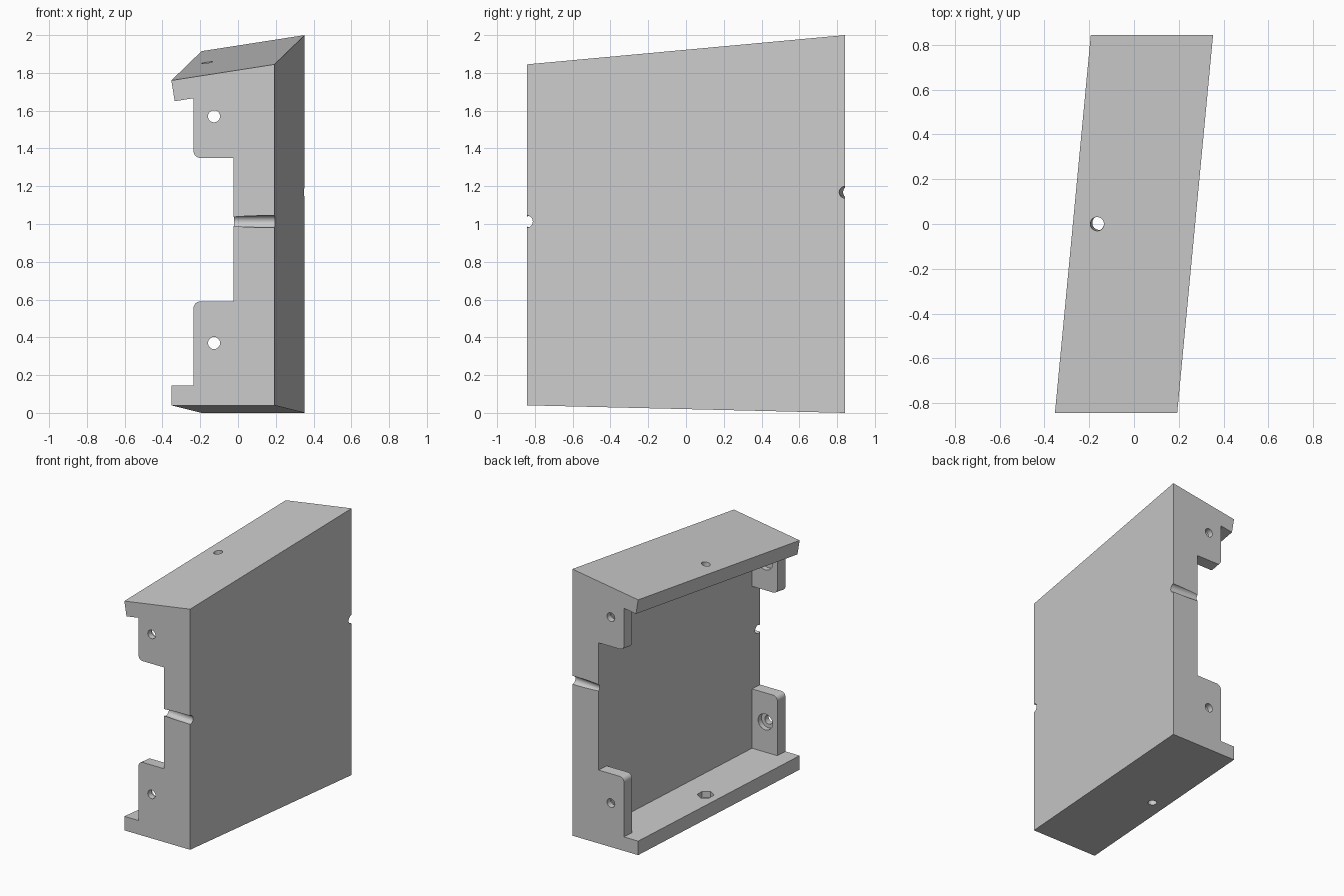
import bpy, bmesh, math
from mathutils import Vector

if "Cube" in bpy.data.objects:
    bpy.data.objects.remove(bpy.data.objects["Cube"])

HALF = 0.843       # half length in y
SHEAR = 0.16       # sideways shift of the back end
RISE, DROP = 0.155, -0.04   # shift of upper / lower features at the back end


def place(x, z, t):
    """Front-profile point carried to fraction t of the length."""
    return Vector((x + SHEAR * t, -HALF + 2 * HALF * t, z + (RISE if z > 0.8 else DROP) * t))


def new_object(name, bm):
    bmesh.ops.recalc_face_normals(bm, faces=bm.faces[:])
    mesh = bpy.data.meshes.new(name)
    bm.to_mesh(mesh)
    bm.free()
    obj = bpy.data.objects.new(name, mesh)
    bpy.context.collection.objects.link(obj)
    return obj


def loft(name, profile, t0, t1):
    bm = bmesh.new()
    a = [bm.verts.new(place(x, z, t0)) for x, z in profile]
    b = [bm.verts.new(place(x, z, t1)) for x, z in profile]
    bm.faces.new(a)
    bm.faces.new(b[::-1])
    for i in range(len(a)):
        j = (i + 1) % len(a)
        bm.faces.new((a[i], b[i], b[j], a[j]))
    return new_object(name, bm)


def rod(centre, axis, radius, length, sides=32):
    bm = bmesh.new()
    bmesh.ops.create_cone(bm, cap_ends=True, segments=sides, radius1=radius,
                          radius2=radius, depth=length)
    turn = Vector((0, 0, 1)).rotation_difference(Vector(axis)).to_matrix().to_4x4()
    bmesh.ops.transform(bm, matrix=turn, verts=bm.verts[:])
    bmesh.ops.translate(bm, vec=Vector(centre), verts=bm.verts[:])
    return new_object("cutter", bm)


def combine(target, tool, operation):
    tool.hide_render = True
    mod = target.modifiers.new(operation, 'BOOLEAN')
    mod.operation, mod.object, mod.solver = operation, tool, 'EXACT'
    bpy.context.view_layer.objects.active = target
    bpy.ops.object.modifier_apply(modifier=mod.name)
    bpy.data.objects.remove(tool, do_unlink=True)


# panel with top and bottom lips
body = loft("housing_shell", [(-.353, .04), (.193, .04), (.193, 1.845), (-.353, 1.76),
                              (-.335, 1.65), (-.025, 1.699), (-.025, .145), (-.353, .145)], 0, 1)

# four rounded corner tabs
R, LEFT, THICK = 0.035, -0.235, 0.05
for t0, t1 in ((0, THICK), (1 - THICK, 1)):
    for edge, s, root in ((.59, -1, (.11, .11)), (1.35, 1, (1.69, 1.74))):
        arc = [(LEFT + R - R * math.cos(a), edge + s * (R - R * math.sin(a)))
               for a in (math.pi / 2 * i / 8 for i in range(9))]
        tab = loft("tab", [(LEFT, root[0])] + arc + [(.02, edge), (.02, root[1])], t0, t1)
        combine(body, tab, 'UNION')

# screw holes and inner counterbores in the tabs
for t, inward in ((0, 1), (1, -1)):
    for z in (.37, 1.57):
        p = place(-.127, z, t)
        combine(body, rod(p, (0, 1, 0), .032, .4), 'DIFFERENCE')
        inner = p + Vector((0, inward * (THICK * 2 * HALF + .06), 0))
        combine(body, rod(inner, (0, 1, 0), .06, .2), 'DIFFERENCE')

# half-round grooves on the two end faces, square to the panel
for t in (0, 1):
    axis = Vector((1, -SHEAR / (2 * HALF), 0)).normalized()
    centre = place(.193, 1.013, t) - axis * .11
    combine(body, rod(centre, axis, .032, .5), 'DIFFERENCE')

# lip holes with hexagonal pockets on the inside
for p, axis, gap in (((-.165, 0, 1.856), (-.157, -.077, 1), -.06),
                     ((-.165, 0, .02), (0, .024, 1), .06)):
    p, n = Vector(p), Vector(axis).normalized()
    combine(body, rod(p, n, .031, .5), 'DIFFERENCE')
    pocket = p + n * (gap + math.copysign(.1, gap))
    combine(body, rod(pocket, n, .058, .2, 6), 'DIFFERENCE')

bpy.ops.object.select_all(action='DESELECT')
body.select_set(True)
bpy.context.view_layer.objects.active = body
bpy.ops.object.shade_smooth_by_angle(angle=math.radians(25))
